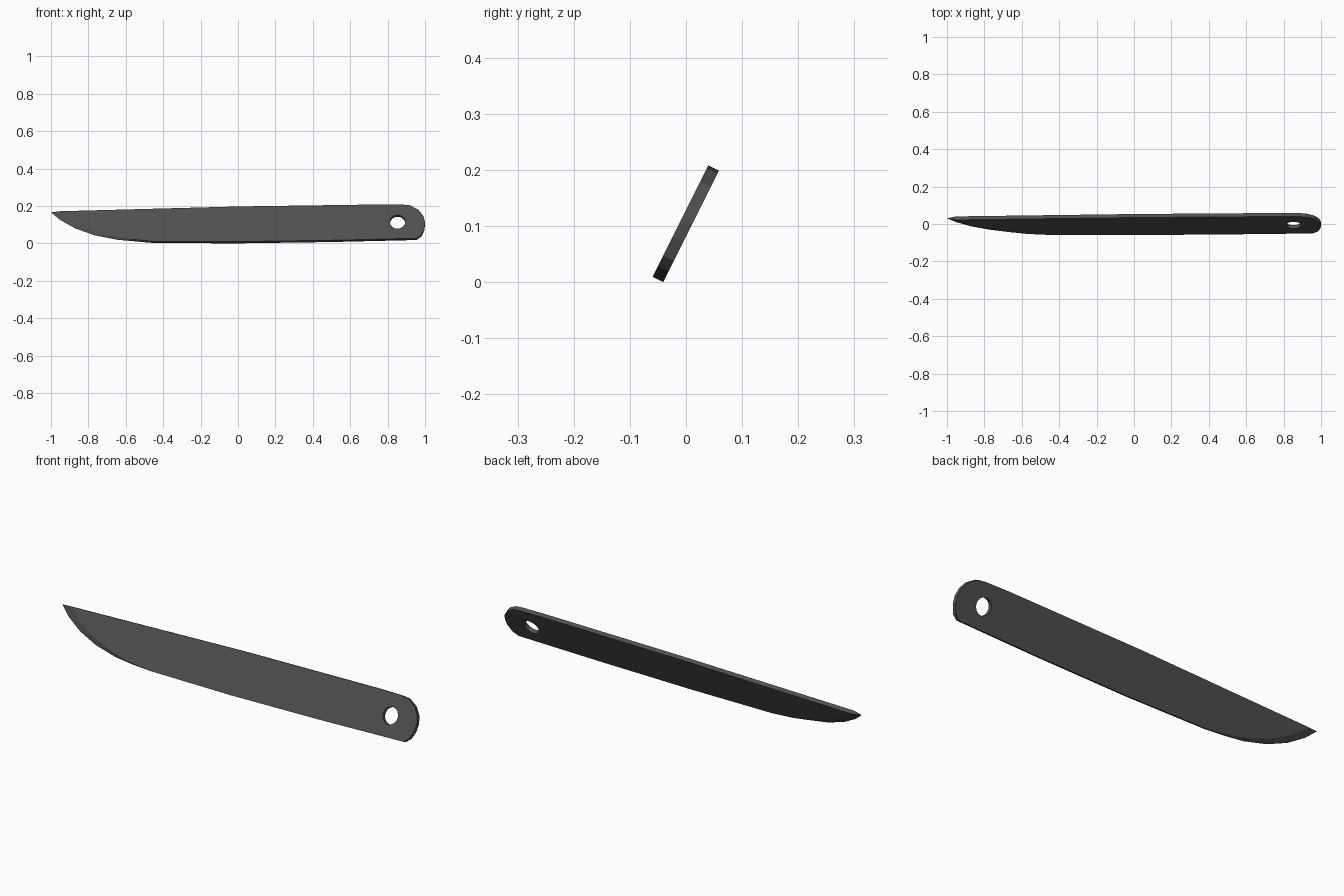
import bpy, bmesh, math
from mathutils import Matrix

if "Cube" in bpy.data.objects:
    bpy.data.objects.remove(bpy.data.objects["Cube"])

TILT = math.atan2(0.1, 0.2)      # plate leans back
HALF = 0.0105                    # half thickness
PLACE = Matrix.Translation((0, -0.05, 0.0047)) @ Matrix.Rotation(-TILT, 4, 'X')

# profiles in (along, height) on the plate
cutting_edge = [(-1, .18), (-.95, .134), (-.87, .084), (-.77, .044), (-.65, .017), (-.55, .007)]
grind_line = [(-.95, .1815), (-.87, .122), (-.78, .075), (-.67, .037), (-.57, .014), (-.45, .002)]
handle_end = [(0, .0), (.5, .008), (.955, .02), (.982, .042), (.997, .08), (1, .118),
              (.99, .155), (.965, .19), (.92, .217), (.88, .221), (.75, .222), (0, .21)]

# blade plate: two flat sides, a rim, and a ground edge near the tip
bm = bmesh.new()
outline = grind_line + handle_end
front, back = [[bm.verts.new((x, y, v)) for x, v in outline] for y in (-HALF, HALF)]
edge = [bm.verts.new((x, 0, v)) for x, v in cutting_edge]
k, n = len(edge), len(outline)
bm.faces.new(front)
bm.faces.new(back)
for i in range(k - 1, n):
    j = (i + 1) % n
    bm.faces.new((front[i], front[j], back[j], back[i]))
for side in (front, back):
    for i in range(k - 1):
        bm.faces.new((edge[i], edge[i + 1], side[i + 1], side[i]))
bm.faces.new((edge[0], front[0], back[0]))
bm.faces.new((edge[-1], front[k - 1], back[k - 1]))
bmesh.ops.recalc_face_normals(bm, faces=bm.faces)
mesh = bpy.data.meshes.new("knife_blade")
bm.to_mesh(mesh)
bm.free()
blade = bpy.data.objects.new("knife_blade", mesh)
bpy.context.collection.objects.link(blade)
blade.matrix_world = PLACE

# dark steel
steel = bpy.data.materials.new("dark_steel")
steel.diffuse_color = (0.08, 0.08, 0.08, 1)
steel.use_nodes = True
steel.node_tree.nodes["Principled BSDF"].inputs["Base Color"].default_value = steel.diffuse_color
mesh.materials.append(steel)

# hanging hole
bpy.ops.mesh.primitive_cylinder_add(vertices=16, radius=0.041, depth=0.2)
cutter = bpy.context.object
cutter.name = "hole_cutter"
cutter.data.materials.append(steel)
cutter.matrix_world = PLACE @ Matrix.Translation((.853, 0, .118)) @ Matrix.Rotation(math.pi / 2, 4, 'X')
cutter.hide_render = True
hole = blade.modifiers.new("hole", 'BOOLEAN')
hole.operation = 'DIFFERENCE'
hole.solver = 'EXACT'
hole.object = cutter
bpy.ops.object.select_all(action='DESELECT')
bpy.context.view_layer.objects.active = blade
blade.select_set(True)
bpy.context.view_layer.update()
bpy.ops.object.modifier_apply(modifier="hole")
bpy.data.objects.remove(cutter)
